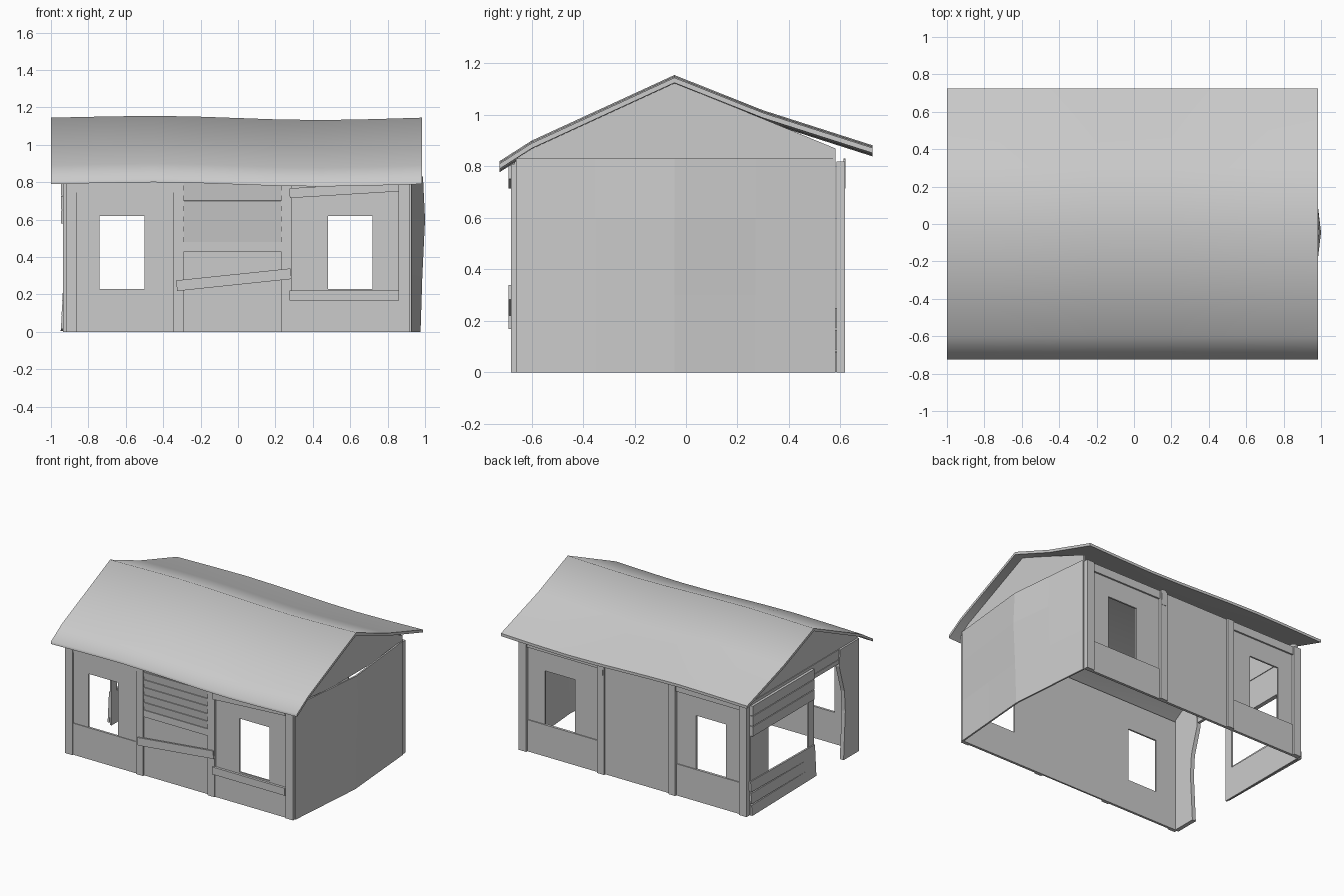
import bpy, bmesh, math
from mathutils import Vector, Matrix

if "Cube" in bpy.data.objects:
    bpy.data.objects.remove(bpy.data.objects["Cube"])


def make(name, bm):
    bmesh.ops.recalc_face_normals(bm, faces=bm.faces)
    me = bpy.data.meshes.new(name)
    bm.to_mesh(me)
    bm.free()
    ob = bpy.data.objects.new(name, me)
    bpy.context.collection.objects.link(ob)
    return ob


def sheet(name, us, vs, place, holes=(), thick=0.012):
    """Grid of faces over us x vs, leaving out the cells listed in holes."""
    bm = bmesh.new()
    g = [[bm.verts.new(place(u, v)) for v in vs] for u in us]
    for i in range(len(us) - 1):
        for j in range(len(vs) - 1):
            if (i, j) not in holes:
                bm.faces.new((g[i][j], g[i + 1][j], g[i + 1][j + 1], g[i][j + 1]))
    bmesh.ops.delete(bm, geom=[v for v in bm.verts if not v.link_faces], context='VERTS')
    ob = make(name, bm)
    mod = ob.modifiers.new("thickness", 'SOLIDIFY')
    mod.thickness, mod.offset = thick, 0
    return ob


def polygon(name, pts, thick=0.012):
    bm = bmesh.new()
    bm.faces.new([bm.verts.new(p) for p in pts])
    ob = make(name, bm)
    mod = ob.modifiers.new("thickness", 'SOLIDIFY')
    mod.thickness, mod.offset = thick, 0
    return ob


def board(name, lo, hi, tilt=(0, 0, 0)):
    """Box from corner lo to corner hi, tilted about its centre."""
    lo, hi = Vector(lo), Vector(hi)
    bm = bmesh.new()
    bmesh.ops.create_cube(bm, size=1, matrix=Matrix.Diagonal((*(hi - lo), 1)))
    for a, axis in zip(tilt, 'XYZ'):
        bmesh.ops.rotate(bm, verts=bm.verts, matrix=Matrix.Rotation(math.radians(a), 3, axis))
    bmesh.ops.translate(bm, verts=bm.verts, vec=(lo + hi) / 2)
    return make(name, bm)


# Warped roof: bent slopes swept along a sagging ridge
profile = [(-.725, .81), (-.6, .89), (-.045, 1.145), (.3, 1.008), (.725, .872)]
ring = profile + [(y, z - .02) for y, z in reversed(profile)]
stations = [(-1, 0), (-.72, .006), (-.45, .01), (-.2, .005), (.2, -.009), (.45, -.013), (.72, -.008), (.985, 0)]
bm = bmesh.new()
rings = [[bm.verts.new((x, y, z + dz)) for y, z in ring] for x, dz in stations]
n, h = len(ring), len(profile)
for a, b in zip(rings, rings[1:]):
    for i in range(n):
        bm.faces.new((a[i], a[(i + 1) % n], b[(i + 1) % n], b[i]))
for r in (rings[0], rings[-1]):
    for i in range(h - 1):
        bm.faces.new((r[i], r[i + 1], r[n - 2 - i], r[n - 1 - i]))
roof = make("roof", bm)
bpy.context.view_layer.objects.active = roof
roof.select_set(True)
bpy.ops.object.shade_smooth_by_angle(angle=math.radians(60))

# Front and back walls with two windows each
xs = [-.92, -.74, -.5, .48, .72, .92]
zs = [0, .23, .62, .82]
windows = {(1, 1), (3, 1)}
sheet("front_wall", xs, zs, lambda x, z: (x, -.66, z), windows)
sheet("back_wall", xs, zs, lambda x, z: (x, .59, z), windows)


# Right end wall bulges outwards
def bulge(y, z):
    out = max(0, 1 - abs(y + .045) / .62)
    return (.92 + out * (.05 + .024 * max(0, 1 - abs(z - .6) / .5)), y, z)


sheet("right_wall", [-.66, -.35, -.045, .27, .58], [0, .3, .6, .83], bulge)

# Gable triangles
for name, x in (("right_gable", .915), ("left_gable", -.915)):
    polygon(name, [(x, y, z) for y, z in
                   [(-.66, .8), (.58, .8), (.58, .87), (.3, .985), (-.045, 1.125), (-.66, .845)]])

# Left end wall: window with a doorway beside it, and a broken corner piece
sheet("left_wall", [-.45, -.15, -.09, .37, .58], [0, .23, .58, .72, .82],
      lambda y, z: (-.92, y, z), {(0, 0), (0, 1), (0, 2), (2, 1)})
polygon("broken_corner_wall", [(-.92, y, z) for y, z in
        [(-.66, 0), (-.48, 0), (-.5, .35), (-.49, .5), (-.43, .7), (-.44, .82), (-.66, .82)]], .03)
for i in range(3):
    board("low_plank", (-.945 + i * .004, -.15, .01 + i * .08), (-.93 + i * .004, .59, .085 + i * .08), (.8 * i - .8, 4, 0))
for i in range(3):
    board("header_plank", (-.945, -.13, .58 + i * .075), (-.926, .58, .65 + i * .075))
board("door_lintel", (-.93, -.5, .72), (-.91, -.1, .75))

# Posts on both long walls
for x0, x1 in ((-.92, -.86), (-.345, -.29), (.23, .287), (.858, .92)):
    board("front_post", (x0, -.68, 0), (x1, -.66, .81))
    board("back_post", (x0, .595, 0), (x1, .617, .82))

# Rails and sill panels on both long walls
for x0, x1 in ((-.86, -.345), (.287, .858)):
    board("back_top_rail", (x0, .59, .76), (x1, .608, .82))
    board("back_sill_panel", (x0, .59, 0), (x1, .603, .23))
board("front_top_rail", (-.86, -.673, .745), (-.345, -.66, .81))
board("front_sill_panel", (-.86, -.671, 0), (-.345, -.66, .23))
board("back_middle_panel", (-.29, .59, 0), (.23, .603, .82))
board("back_loose_piece", (.24, .612, .715), (.28, .62, .83), (0, 3, 0))

# Lapped siding in the middle of the front
for i in range(6):
    z = .48 + i * .055
    board("siding_plank", (-.29, -.672, z), (.23, -.663, z + .056), (6, 0, 0))

# Loose boards nailed to the front
board("middle_rail", (-.29, -.675, .43), (.23, -.66, .48))
board("loose_middle_board", (-.33, -.69, .25), (.285, -.676, .307), (0, -6, 0))
board("loose_top_board", (.275, -.69, .733), (.86, -.672, .785), (0, -3.5, 0))
board("lower_right_board", (.275, -.69, .168), (.86, -.672, .222))
board("front_right_panel", (.287, -.672, 0), (.858, -.66, .168))
